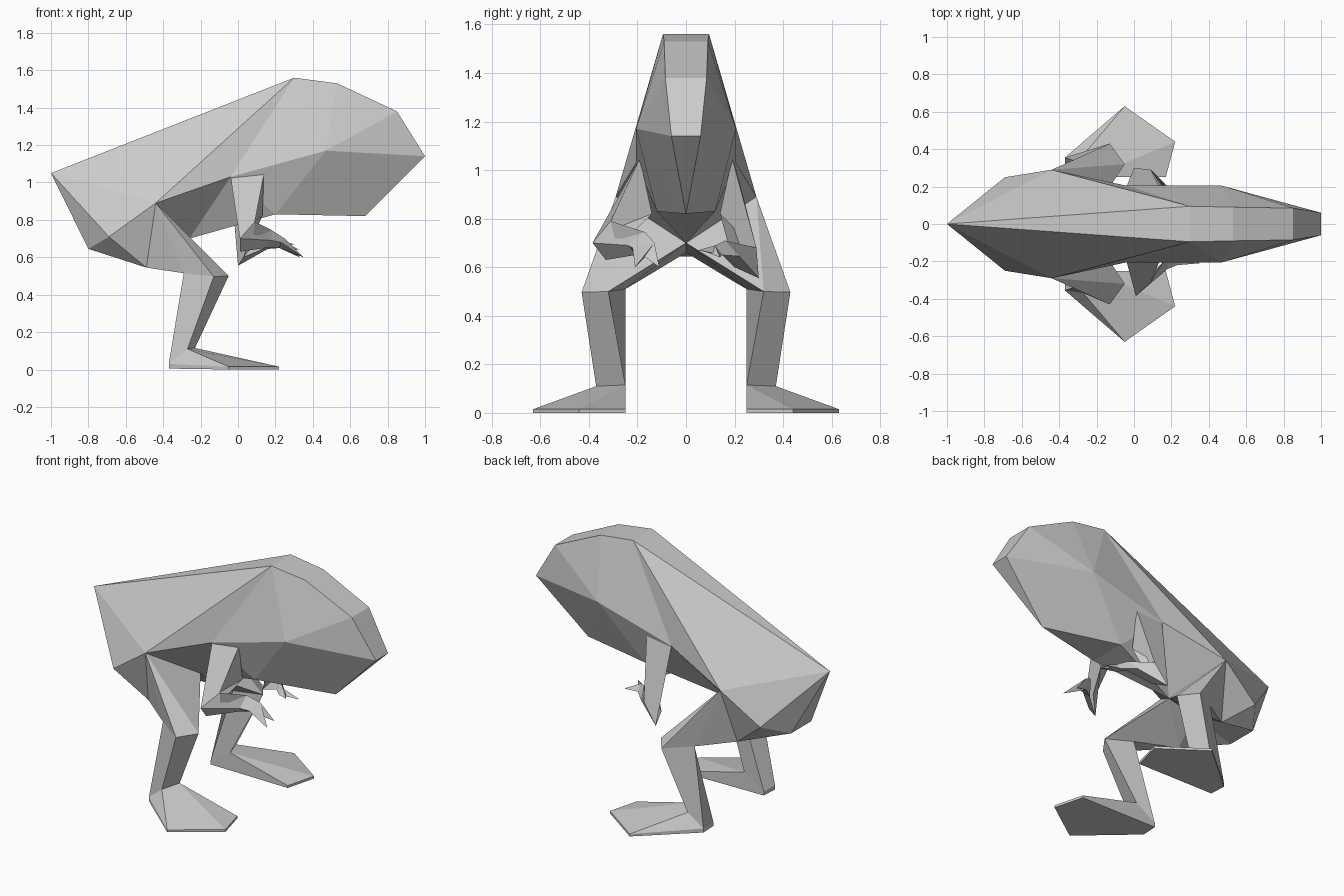
import bpy, bmesh

if "Cube" in bpy.data.objects:
    bpy.data.objects.remove(bpy.data.objects["Cube"])

skin = bpy.data.materials.new("grey skin")
skin.diffuse_color = (0.6, 0.6, 0.6, 1)
skin.use_nodes = True
skin.node_tree.nodes["Principled BSDF"].inputs["Base Color"].default_value = skin.diffuse_color


def make_object(name, bm):
    bmesh.ops.remove_doubles(bm, verts=bm.verts, dist=0.0005)
    bmesh.ops.recalc_face_normals(bm, faces=bm.faces)
    mesh = bpy.data.meshes.new(name)
    bm.to_mesh(mesh)
    bm.free()
    mesh.materials.append(skin)
    ob = bpy.data.objects.new(name, mesh)
    bpy.context.collection.objects.link(ob)
    return ob


def mirrored(name, pts, faces, cross=()):
    """Build named-point faces on both sides; 'cross' faces span the middle (lower case = other side)."""
    bm = bmesh.new()
    v = {}
    for k, (x, y, z) in pts.items():
        v[k] = bm.verts.new((x, y, z))
        v[k.lower()] = v[k] if y == 0 else bm.verts.new((x, -y, z))
    for f in faces:
        bm.faces.new([v[c] for c in f])
        bm.faces.new([v[c.lower()] for c in reversed(f)])
    for f in cross:
        bm.faces.new([v[c] for c in f])
    return make_object(name, bm)


# Torso, head and thighs: T tail, U V W X back ridge and snout, C chin, S cheek,
# A shoulder, H hip, B D E rump, M F belly, Q chest, K L N O knee
body = dict(
    T=(-1, 0, 1.05), U=(.30, .095, 1.56), V=(.53, .09, 1.53), W=(.85, .085, 1.38),
    X=(1, .06, 1.14), C=(.68, 0, .82), S=(.47, .205, 1.17), A=(-.04, .205, 1.03),
    H=(-.44, .29, .89), B=(-.69, .25, .71), D=(-.80, .10, .645), E=(-.49, .19, .545),
    M=(-.45, 0, .66), F=(-.26, 0, .70), Q=(.20, .12, .83),
    K=(-.05, .32, .50), L=(-.13, .43, .497), N=(-.29, .33, .515), O=(-.21, .25, .51))
mirrored("body", body,
         ["THU", "HAU", "ASU", "SVU", "SWV", "SXW", "SCX", "ASQ", "SCQ", "AQF", "HAF",
          "TBH", "TDB", "DEB", "BEH", "ENH", "HNL", "HLK", "HKF", "DME", "MFE",
          "EFKO", "EON"],
         ["TUu", "UVvu", "VWwv", "WXxw", "XCx", "QCq", "QqF", "TDd", "DdM"])

# Shins and feet: knee ring, P R ankle front, Y Z heel, G I J toes
leg = {k: body[k] for k in "KLNO"}
leg.update(P=(-.23, .25, .115), R=(-.27, .37, .11), Y=(-.37, .355, .03), Z=(-.365, .25, .03),
           G=(-.05, .63, .015), I=(.22, .44, .015), J=(.17, .25, .015))
mirrored("lower_legs", leg,
         ["KLRP", "LNYR", "NOZY", "OKPZ", "RYG", "PRGI", "PIJ", "PJZ"])

# Thin soles
for s, side in ((1, "left"), (-1, "right")):
    bm = bmesh.new()
    top = [bm.verts.new((leg[c][0], s * leg[c][1], leg[c][2])) for c in "YGIJZ"]
    low = [bm.verts.new((p.co.x, p.co.y, 0.005 if p.co.x < -.3 else 0)) for p in top]
    for i in range(5):
        j = (i + 1) % 5
        bm.faces.new((top[i], top[j], low[j], low[i]))
    bm.faces.new(low)
    make_object(side + "_sole", bm)


def arm(name, s, rings, tips):
    """Three-sided limb through the rings, ending in pointed fingers."""
    bm = bmesh.new()
    rows = [[bm.verts.new((x, s * y, z)) for x, y, z in r] for r in rings]
    for a, b in zip(rows, rows[1:]):
        for i in range(3):
            j = (i + 1) % 3
            bm.faces.new((a[i], a[j], b[j], b[i]))
    end = [p.co.copy() for p in rows[-1]]
    for x, y, z in tips:
        base = [bm.verts.new(c) for c in end]
        tip = bm.verts.new((x, s * y, z))
        for i in range(3):
            bm.faces.new((base[i], base[(i + 1) % 3], tip))
    make_object(name, bm)


shoulder = [(-.04, .20, 1.03), (.14, .19, 1.05), (.13, .14, .82)]

# Lowered arm on the +y side
arm("left_arm", 1,
    [shoulder,
     [(.00, .30, .555), (.09, .29, .68), (.03, .20, .60)],
     [(.16, .22, .645), (.18, .16, .71), (.17, .14, .66)],
     [(.23, .15, .65), (.23, .12, .69), (.22, .09, .66)]],
    [(.30, .05, .67), (.33, .14, .64)])

# Raised arm on the -y side
arm("right_arm", -1,
    [shoulder,
     [(.01, .385, .70), (.09, .31, .79), (.01, .33, .63)],
     [(.18, .24, .69), (.18, .17, .745), (.15, .21, .65)],
     [(.23, .22, .68), (.25, .13, .70), (.22, .16, .65)]],
    [(.35, .21, .60), (.33, .11, .60)])
